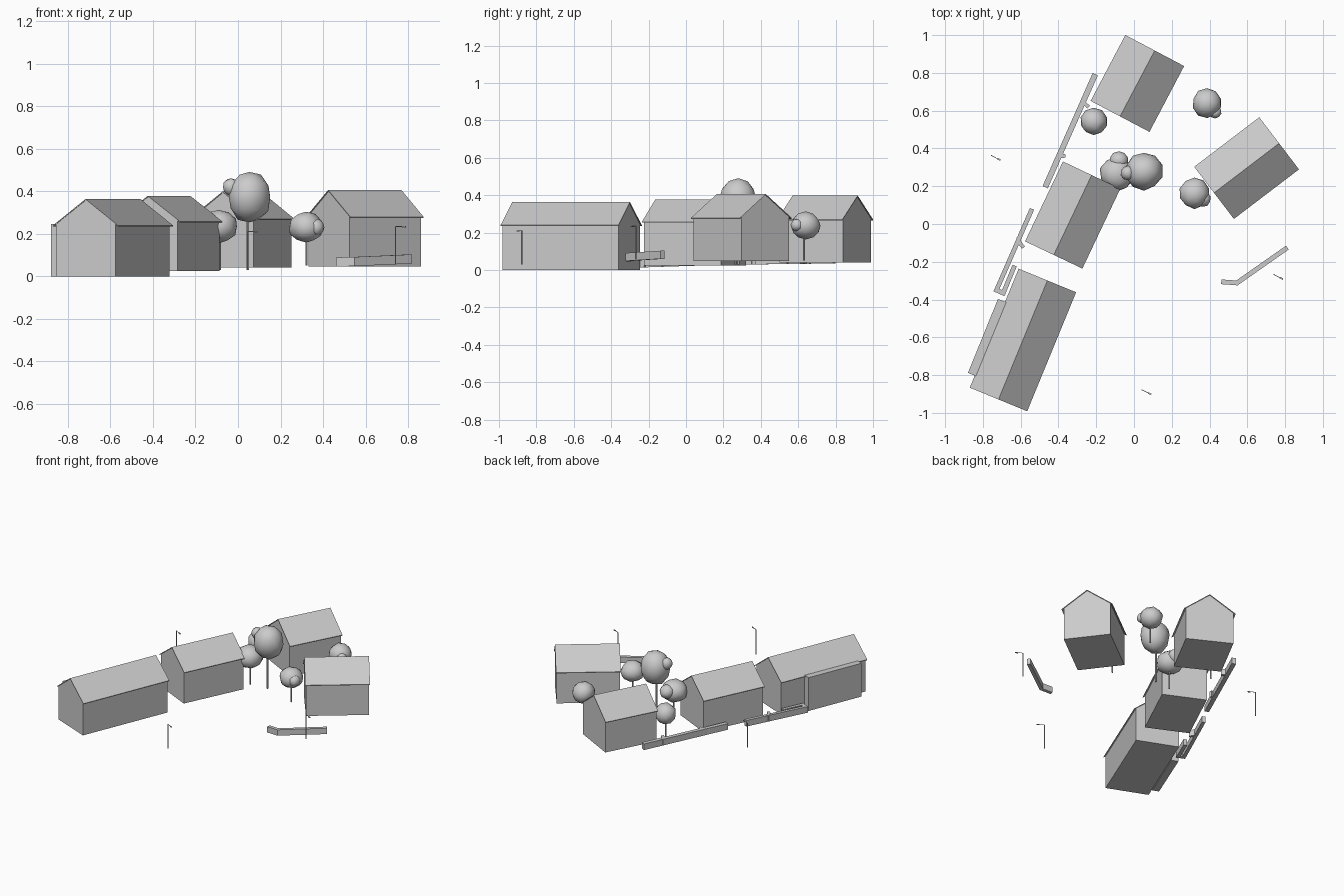
import bpy, bmesh, math, random
from mathutils import Vector, Matrix

if "Cube" in bpy.data.objects:
    bpy.data.objects.remove(bpy.data.objects["Cube"])

random.seed(4)


def finish(bm, name, smooth=False):
    bmesh.ops.recalc_face_normals(bm, faces=bm.faces)
    for f in bm.faces:
        f.smooth = smooth
    me = bpy.data.meshes.new(name)
    bm.to_mesh(me)
    bm.free()
    ob = bpy.data.objects.new(name, me)
    bpy.context.collection.objects.link(ob)
    return ob


def extrude_profile(name, profile, length, center, angle):
    """Extrude an (across, z) profile along a horizontal axis at the given angle."""
    bm = bmesh.new()
    face = bm.faces.new([bm.verts.new((-length / 2, u, z)) for u, z in profile])
    ext = bmesh.ops.extrude_face_region(bm, geom=[face])
    moved = [g for g in ext["geom"] if isinstance(g, bmesh.types.BMVert)]
    bmesh.ops.translate(bm, verts=moved, vec=(length, 0, 0))
    bm.transform(Matrix.Translation((*center, 0)) @ Matrix.Rotation(math.radians(angle), 4, 'Z'))
    return finish(bm, name)


def house(name, center, width, length, angle, base, eave, ridge):
    over, t = 0.014, 0.005
    h, w = width / 2, width / 2 - over
    slope = (ridge - eave) / h
    wall_top = eave + over * slope - t / 2
    extrude_profile(name + "_walls", [(-w, base), (w, base), (w, wall_top),
                    (0, ridge - t / 2), (-w, wall_top)], length - 0.01, center, angle)
    extrude_profile(name + "_roof", [(-h, eave - t), (0, ridge - t), (h, eave - t),
                    (h, eave), (0, ridge), (-h, eave)], length, center, angle)


def garden_wall(name, points, width=0.03, height=0.045):
    """Mitred wall following (x, y, base z) points."""
    bm = bmesh.new()
    pts = [Vector(p) for p in points]
    rings = []
    for i, p in enumerate(pts):
        dirs = []
        if i > 0:
            dirs.append((p - pts[i - 1]).xy.normalized())
        if i < len(pts) - 1:
            dirs.append((pts[i + 1] - p).xy.normalized())
        d = sum(dirs, Vector((0, 0))).normalized()
        k = width / 2 / max(0.5, d.dot(dirs[0]))
        n = Vector((-d.y * k, d.x * k, 0))
        up = Vector((0, 0, height))
        rings.append([bm.verts.new(v) for v in (p + n, p - n, p - n + up, p + n + up)])
    for a, b in zip(rings, rings[1:]):
        for j in range(4):
            bm.faces.new((a[j], a[(j + 1) % 4], b[(j + 1) % 4], b[j]))
    bm.faces.new(rings[0])
    bm.faces.new(rings[-1])
    return finish(bm, name)


def rod(bm, a, b, r, sides=6):
    a, b = Vector(a), Vector(b)
    q = (b - a).to_track_quat('Z', 'Y').to_matrix().to_4x4()
    bmesh.ops.create_cone(bm, cap_ends=True, segments=sides, radius1=r, radius2=r,
                          depth=(b - a).length, matrix=Matrix.Translation((a + b) / 2) @ q)


def tree(name, x, y, base, blobs, trunk=0.005):
    """Thin trunk and rounded blobs given as (x, y, z, radius, half height)."""
    bm = bmesh.new()
    rod(bm, (x, y, base), (x, y, blobs[0][2]), trunk)
    finish(bm, name + "_trunk")
    bm = bmesh.new()
    for bx, by, bz, r, hz in blobs:
        m = Matrix.Translation((bx, by, bz)) @ Matrix.Diagonal((r, r, hz, 1))
        new = bmesh.ops.create_icosphere(bm, subdivisions=2, radius=1, matrix=m)["verts"]
        c = Vector((bx, by, bz))
        for v in new:
            v.co = c + (v.co - c) * random.uniform(0.94, 1.03)
    finish(bm, name + "_canopy", True)


def lamp(name, x, y, base):
    bm = bmesh.new()
    top = base + 0.18
    rod(bm, (x, y, base), (x, y, top), 0.0035)
    rod(bm, (x, y, top), (x + 0.035, y - 0.018, top), 0.002)
    m = (Matrix.Translation((x + 0.04, y - 0.02, top - 0.002))
         @ Matrix.Rotation(math.radians(-25), 4, 'Z') @ Matrix.Diagonal((0.018, 0.008, 0.005, 1)))
    bmesh.ops.create_cube(bm, size=1, matrix=m)
    finish(bm, name)


# Four gabled houses
house("long_house", (-0.588, -0.614), 0.329, 0.681, 67.65, 0.0, 0.24, 0.363)
house("middle_house", (-0.3245, 0.0475), 0.336, 0.468, 64.6, 0.024, 0.258, 0.378)
house("back_house", (0.018, 0.744), 0.352, 0.394, 62.2, 0.041, 0.27, 0.398)
house("right_house", (0.596, 0.296), 0.347, 0.433, 37.3, 0.047, 0.279, 0.406)

# Tall side wall along the long house
garden_wall("side_annex", [(-0.857, -0.797, 0.0), (-0.698, -0.406, 0.0)], 0.048, 0.245)

# Low garden walls with their short hooked returns
garden_wall("north_wall", [(-0.205, 0.793, 0.035), (-0.47, 0.195, 0.028)])
garden_wall("north_wall_upper_return",
            [(-0.27, 0.67, 0.035), (-0.263, 0.64, 0.035), (-0.24, 0.618, 0.035)], 0.02)
garden_wall("north_wall_lower_return",
            [(-0.42, 0.325, 0.03), (-0.4, 0.357, 0.03), (-0.363, 0.362, 0.03)], 0.02)
garden_wall("west_wall", [(-0.54, 0.08, 0.024), (-0.728, -0.35, 0.01),
                          (-0.692, -0.366, 0.01), (-0.632, -0.22, 0.014)], 0.024)
garden_wall("west_wall_return",
            [(-0.613, -0.07, 0.02), (-0.605, -0.1, 0.02), (-0.585, -0.125, 0.02)], 0.02)
garden_wall("front_wall", [(0.462, -0.306, 0.046), (0.545, -0.312, 0.048),
                           (0.812, -0.125, 0.06)], 0.025, 0.043)

# Trees
tree("large_tree", 0.045, 0.28, 0.03,
     [(0.053, 0.28, 0.372, 0.102, 0.123), (-0.032, 0.27, 0.42, 0.04, 0.042)], 0.007)
tree("neighbour_tree", -0.085, 0.265, 0.03,
     [(-0.09, 0.265, 0.235, 0.093, 0.082), (-0.08, 0.335, 0.25, 0.05, 0.05)])
tree("north_tree", -0.214, 0.543, 0.035, [(-0.214, 0.543, 0.205, 0.073, 0.075)])
tree("east_tree", 0.387, 0.63, 0.05,
     [(0.387, 0.64, 0.238, 0.08, 0.074), (0.43, 0.593, 0.24, 0.034, 0.034)])
tree("centre_tree", 0.322, 0.16, 0.05,
     [(0.32, 0.163, 0.23, 0.083, 0.072), (0.365, 0.132, 0.23, 0.042, 0.042)])

# Street lamps
lamp("west_lamp", -0.755, 0.362, 0.03)
lamp("south_lamp", 0.043, -0.878, 0.03)
lamp("east_lamp", 0.741, -0.268, 0.055)
